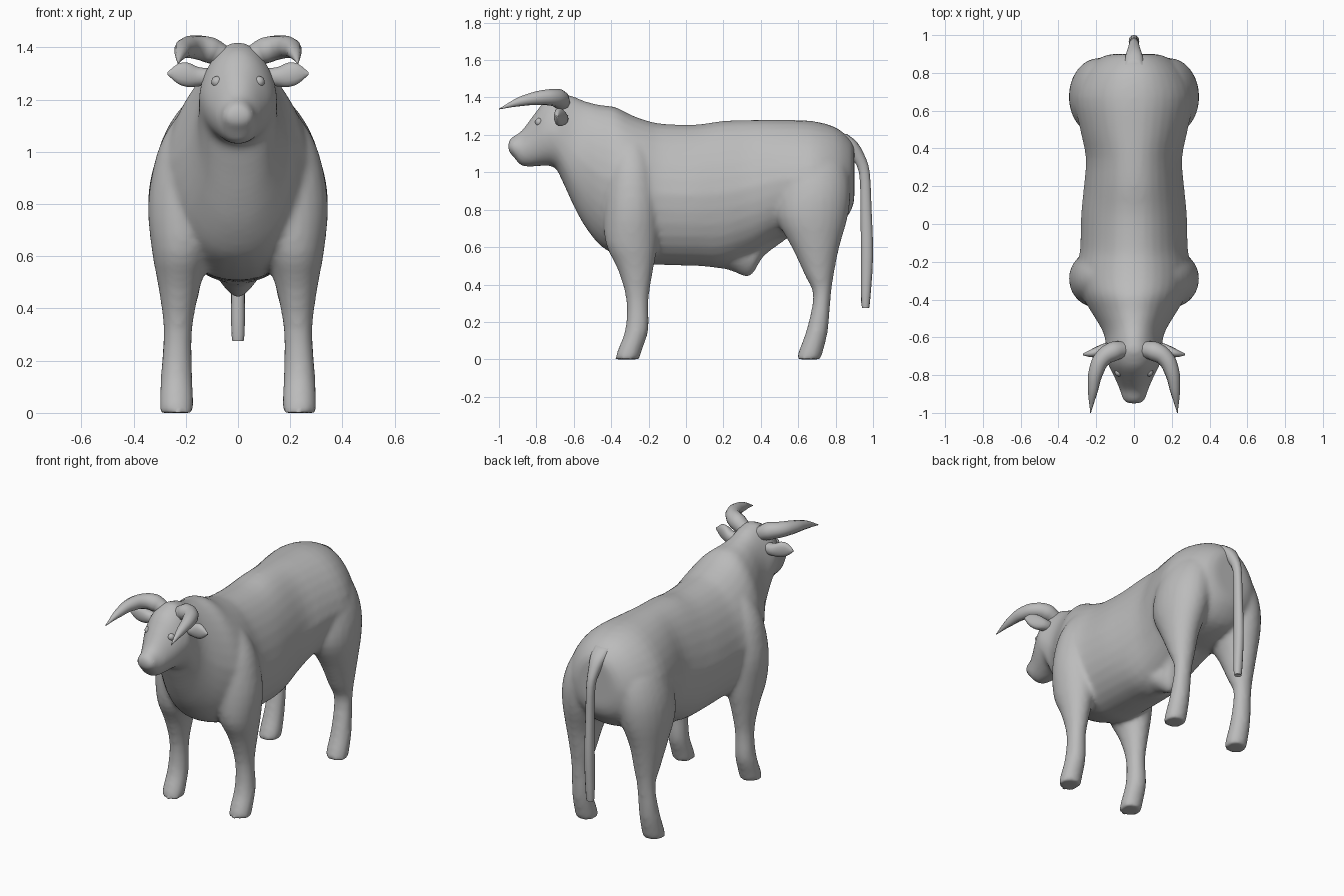
import bpy
import bmesh
import math
from mathutils import Vector

default_cube = bpy.data.objects.get("Cube")
if default_cube:
    bpy.data.objects.remove(default_cube)

# One plain grey for the whole animal
grey = bpy.data.materials.new("plain grey")
grey.use_nodes = True
colour = (0.5, 0.5, 0.5, 1)
grey.diffuse_color = colour
shader = next(n for n in grey.node_tree.nodes if n.type == "BSDF_PRINCIPLED")
shader.inputs["Base Color"].default_value = colour
shader.inputs["Roughness"].default_value = 0.8

X, Y, Z = range(3)


def smooth_rings(rings, steps):
    """Insert in-between rings along a Catmull-Rom spline."""
    result = []
    last = len(rings) - 1
    for i in range(last):
        before, start = rings[max(i - 1, 0)], rings[i]
        end, after = rings[i + 1], rings[min(i + 2, last)]
        for step in range(steps):
            t = step / steps
            ring = []
            for p, q, r, s in zip(before, start, end, after):
                bend = (2 * p - 5 * q + 4 * r - s) * t * t
                twist = (3 * q - p - 3 * r + s) * t ** 3
                ring.append(q + ((r - p) * t + bend + twist) / 2)
            result.append(ring)
    return result + [rings[last]]


def loft(bm, rings, axes, power=2.2, sides=24, steps=3, flip=1, taper=0):
    """Skin rounded sections; ring = (along, low a, high a, low b, high b).
    Taper narrows each section towards its high a side."""
    along, a_axis, b_axis = axes
    loops = []
    for at, a_low, a_high, b_low, b_high in smooth_rings(rings, steps):
        loop = []
        for k in range(sides):
            angle = math.tau * k / sides
            ca, sa = math.cos(angle), math.sin(angle)
            u = math.copysign(abs(ca) ** (2 / power), ca)
            v = math.copysign(abs(sa) ** (2 / power), sa)
            v *= 1 - taper * max(u, 0)
            point = Vector()
            point[along] = at
            point[a_axis] = (a_low + a_high + u * (a_high - a_low)) / 2
            point[b_axis] = (b_low + b_high + v * (b_high - b_low)) / 2
            point.x *= flip
            loop.append(bm.verts.new(point))
        loops.append(loop)
    faces = [bm.faces.new(loops[0]), bm.faces.new(loops[-1])]
    for lower, upper in zip(loops, loops[1:]):
        for k in range(sides):
            n = (k + 1) % sides
            faces.append(bm.faces.new((lower[k], lower[n], upper[n], upper[k])))
    bmesh.ops.recalc_face_normals(bm, faces=faces)


def finish(name, bm):
    """Turn a bmesh into a smooth-shaded grey object."""
    mesh = bpy.data.meshes.new(name)
    bm.to_mesh(mesh)
    bm.free()
    mesh.materials.append(grey)
    obj = bpy.data.objects.new(name, mesh)
    bpy.context.scene.collection.objects.link(obj)
    bpy.context.view_layer.objects.active = obj
    bpy.ops.object.select_all(action="DESELECT")
    obj.select_set(True)
    bpy.ops.object.shade_smooth_by_angle(angle=math.radians(50))
    return obj


def symmetric(rings):
    """Expand (along, low, high, half width) to full rings."""
    return [(at, low, high, -w, w) for at, low, high, w in rings]


# Torso, neck and head, from rump to nose
trunk = symmetric([
    (.9, .86, 1.13, .11), (.88, .79, 1.175, .18), (.8, .7, 1.24, .265),
    (.67, .66, 1.275, .315), (.5, .64, 1.28, .285), (.35, .56, 1.28, .255),
    (.2, .5, 1.275, .265), (.05, .5, 1.255, .28), (-.13, .505, 1.26, .285),
    (-.22, .51, 1.28, .3), (-.3, .53, 1.31, .3), (-.38, .56, 1.35, .275),
    (-.46, .61, 1.36, .23), (-.54, .71, 1.38, .18), (-.6, .82, 1.405, .155),
    (-.66, .95, 1.42, .15), (-.7, 1.025, 1.41, .15), (-.76, 1.035, 1.375, .13),
    (-.82, 1.03, 1.3, .1), (-.88, 1.035, 1.22, .075), (-.92, 1.08, 1.195, .063),
    (-.95, 1.11, 1.17, .045)])

# Narrow keel under the belly
keel = symmetric([
    (.05, .5, .7, .12), (.22, .48, .7, .12), (.34, .44, .65, .07),
    (.41, .545, .7, .08), (.52, .63, .75, .1)])

# Legs from hoof up to shoulder and hip
front_leg = [
    (0, -.38, -.25, .17, .3), (.05, -.365, -.235, .17, .3),
    (.16, -.325, -.2, .175, .295), (.32, -.32, -.2, .175, .285),
    (.48, -.365, -.175, .145, .305), (.62, -.43, -.15, .1, .33),
    (.8, -.44, -.14, .05, .345), (.98, -.42, -.16, .05, .315),
    (1.1, -.39, -.19, .05, .26), (1.2, -.35, -.23, .06, .18)]
rear_leg = [
    (0, .59, .72, .17, .3), (.05, .605, .735, .17, .3),
    (.16, .645, .76, .175, .295), (.34, .68, .775, .175, .285),
    (.45, .635, .79, .15, .3), (.6, .565, .82, .12, .325),
    (.76, .48, .865, .06, .345), (.9, .48, .88, .03, .335),
    (1.03, .5, .86, .03, .29), (1.15, .54, .8, .05, .21)]

bm = bmesh.new()
loft(bm, trunk, (Y, Z, X), power=2.2, sides=32, taper=.2)
loft(bm, keel, (Y, Z, X), power=1.6)
for side in (-1, 1):
    loft(bm, front_leg, (Z, Y, X), power=2, flip=side)
    loft(bm, rear_leg, (Z, Y, X), power=2, flip=side)
body = finish("body", bm)

# Fuse the body shells into one skin and soften the joins
fuse = body.modifiers.new("fuse", "REMESH")
fuse.mode = "VOXEL"
fuse.voxel_size = 0.014
fuse.use_smooth_shade = True
soften = body.modifiers.new("soften", "SMOOTH")
soften.factor = 0.5
soften.iterations = 8

# Hanging tail, flaring where it meets the rump
tail = [
    (.28, .95, .975, -.015, .015), (.3, .937, .983, -.025, .025),
    (.55, .935, 1, -.028, .028), (.8, .933, .992, -.025, .025),
    (1, .925, .982, -.025, .025), (1.09, .875, .955, -.035, .035),
    (1.16, .82, .915, -.05, .05), (1.205, .79, .86, -.05, .05)]
bm = bmesh.new()
loft(bm, tail, (Z, Y, X), sides=12)
finish("tail", bm)

# Leaf-shaped ears
ear = [
    (.1, -.7, -.63, 1.255, 1.32), (.15, -.7, -.63, 1.25, 1.325),
    (.19, -.705, -.645, 1.247, 1.342), (.23, -.705, -.665, 1.26, 1.338),
    (.27, -.695, -.685, 1.295, 1.305)]
for label, side in (("right", -1), ("left", 1)):
    bm = bmesh.new()
    loft(bm, ear, (X, Y, Z), sides=14, flip=side)
    finish(label + "_ear", bm)

    # Small raised eyes, mostly sunk into the head
    bm = bmesh.new()
    bmesh.ops.create_uvsphere(bm, u_segments=12, v_segments=8, radius=.022)
    bmesh.ops.translate(bm, verts=bm.verts, vec=(side * .08, -.785, 1.268))
    finish(label + "_eye", bm)

    # Soft nostril bumps
    bm = bmesh.new()
    bmesh.ops.create_uvsphere(bm, u_segments=12, v_segments=8, radius=.03)
    bmesh.ops.translate(bm, verts=bm.verts, vec=(side * .03, -.91, 1.142))
    finish(label + "_nostril", bm)

    # Horns sweep outward, then forward to a point
    path = [(.06, -.665, 1.365, .045), (.11, -.675, 1.39, .052),
            (.165, -.71, 1.4, .046), (.2, -.78, 1.398, .04),
            (.217, -.88, 1.38, .027), (.23, -1, 1.338, .002)]
    curve = bpy.data.curves.new(label + "_horn", "CURVE")
    curve.dimensions = "3D"
    curve.bevel_depth = 1
    curve.bevel_resolution = 3
    curve.resolution_u = 5
    curve.use_fill_caps = True
    spline = curve.splines.new("BEZIER")
    spline.bezier_points.add(len(path) - 1)
    for knot, (x, y, z, radius) in zip(spline.bezier_points, path):
        knot.co = (side * x, y, z)
        knot.radius = radius
        knot.handle_left_type = knot.handle_right_type = "AUTO"
    curve.materials.append(grey)
    horn = bpy.data.objects.new(label + "_horn", curve)
    bpy.context.scene.collection.objects.link(horn)
